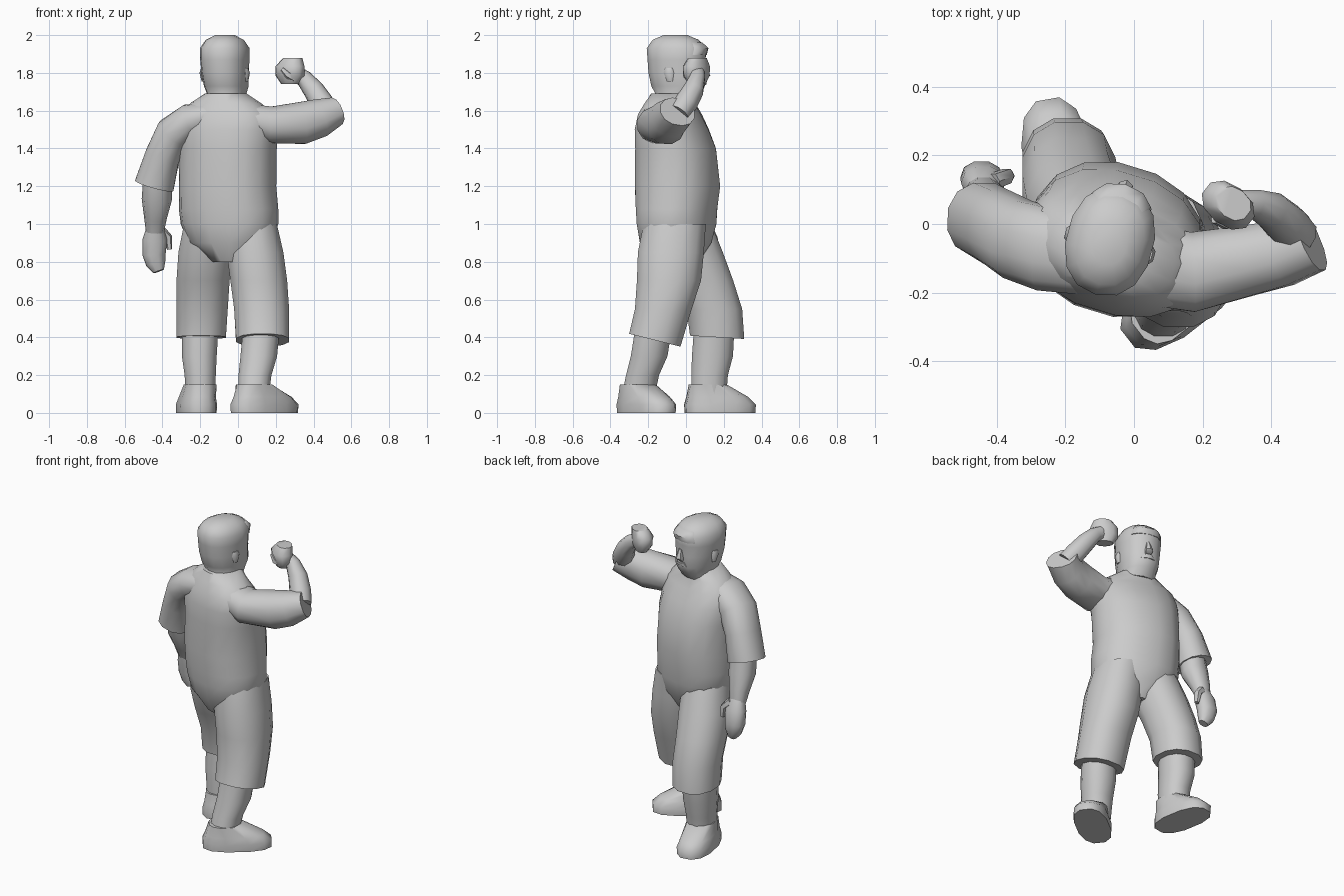
import bpy, bmesh, math
from mathutils import Vector, Matrix

grey = bpy.data.materials.new("plain grey")
grey.diffuse_color = (0.6, 0.6, 0.6, 1)


def loft(name, rings, yaw=None, tilt=0, n=12, power=0.9, smooth=50):
    """Skin rings (x, y, z, half_a, half_b). With yaw the rings lie flat,
    otherwise they stand square to the path and half_a runs along y."""
    bm = bmesh.new()
    pts = [Vector(r[:3]) for r in rings]
    loops = []
    for i, r in enumerate(rings):
        if yaw is not None:
            t = Vector((0, 0, 1))
            u = Matrix.Rotation(math.radians(yaw), 3, 'Z') @ Vector((1, 0, 0))
        else:
            t = (pts[min(i + 1, len(pts) - 1)] - pts[max(i - 1, 0)]).normalized()
            u = Vector((0, 1, 0))
            u = (u - t * t.dot(u)).normalized()
        v = t.cross(u)
        loop = []
        for k in range(n):
            a = 2 * math.pi * (k + 0.5) / n
            c, s = math.cos(a), math.sin(a)
            c = math.copysign(abs(c) ** power, c)
            s = math.copysign(abs(s) ** power, s)
            p = pts[i] + u * (c * r[3]) + v * (s * r[4])
            if tilt and i == 0:
                p.z += tilt * (p.y - pts[i].y)
            loop.append(bm.verts.new(p))
        loops.append(loop)
    for lo, hi in zip(loops, loops[1:]):
        for k in range(n):
            j = (k + 1) % n
            bm.faces.new((lo[k], lo[j], hi[j], hi[k]))
    bm.faces.new(loops[0][::-1])
    bm.faces.new(loops[-1])
    bmesh.ops.recalc_face_normals(bm, faces=bm.faces)
    me = bpy.data.meshes.new(name)
    bm.to_mesh(me)
    bm.free()
    me.materials.append(grey)
    me.shade_smooth()
    me.set_sharp_from_angle(angle=math.radians(smooth))
    ob = bpy.data.objects.new(name, me)
    bpy.context.collection.objects.link(ob)
    return ob


# Shirt and hips, turned slightly to the right
loft("torso", [
    (-.03, -.06, .80, .10, .13), (-.04, -.055, .90, .225, .185),
    (-.045, -.05, 1.0, .26, .205), (-.05, -.05, 1.08, .265, .21),
    (-.055, -.045, 1.2, .258, .222), (-.055, -.055, 1.4, .262, .208),
    (-.06, -.075, 1.5, .27, .185), (-.06, -.085, 1.58, .255, .155),
    (-.065, -.085, 1.64, .19, .125), (-.065, -.075, 1.69, .11, .11)],
    yaw=-17, n=16)

# Head with chin, brow and rounded crown
loft("head", [
    (-.065, -.065, 1.64, .11, .115), (-.06, -.04, 1.69, .102, .125),
    (-.062, -.042, 1.73, .115, .145), (-.068, -.05, 1.80, .122, .152),
    (-.07, -.05, 1.87, .127, .157), (-.07, -.05, 1.93, .128, .162),
    (-.07, -.055, 1.975, .098, .125), (-.07, -.055, 2.0, .05, .065)],
    yaw=-15, n=14)


def on_face(side, front, z):
    """Point in head space: sideways, forward and height."""
    a = math.radians(-15)
    return (-.068 + side * math.cos(a) - front * math.sin(a),
            -.05 + side * math.sin(a) + front * math.cos(a), z)


# Face details
loft("nose", [on_face(0, .15, 1.765) + (.022, .012), on_face(0, .158, 1.785) + (.024, .027),
              on_face(0, .15, 1.84) + (.012, .012)], yaw=-15, n=6)
loft("moustache", [on_face(0, .138, 1.735) + (.048, .02),
                   on_face(0, .145, 1.758) + (.03, .02)], yaw=-15, n=8)
loft("fringe", [on_face(0, .10, 1.895) + (.095, .06), on_face(0, .105, 1.93) + (.09, .066),
                on_face(0, .09, 1.96) + (.07, .05)], yaw=-15, n=10)
for s, side in ((-1, "left"), (1, "right")):
    loft(side + "_ear", [on_face(s * .117, -.005, 1.755) + (.01, .015),
                         on_face(s * .122, -.01, 1.80) + (.014, .028),
                         on_face(s * .12, -.01, 1.825) + (.008, .02)], yaw=-15, n=6)

# Shorts: left leg steps forward, right leg trails
loft("left_shorts_leg", [
    (-.195, .165, .40, .135, .148), (-.19, .15, .55, .14, .152),
    (-.185, .095, .70, .145, .16), (-.17, .035, .85, .15, .165),
    (-.15, -.01, 1.0, .14, .15)], yaw=0, tilt=-.06)
loft("right_shorts_leg", [
    (.13, -.165, .385, .145, .14), (.125, -.12, .55, .15, .155),
    (.11, -.09, .70, .155, .175), (.09, -.08, .85, .155, .18),
    (.07, -.06, 1.0, .14, .17)], yaw=0, tilt=-.25)

# Calves
loft("left_calf", [
    (-.2, .12, .08, .08, .095), (-.2, .125, .2, .085, .1),
    (-.205, .14, .3, .095, .112), (-.2, .15, .46, .1, .11)], yaw=0)
loft("right_calf", [
    (.08, -.255, .08, .083, .09), (.09, -.23, .2, .09, .09),
    (.11, -.195, .3, .1, .1), (.125, -.17, .46, .1, .1)], yaw=0)

# Shoes
loft("left_shoe", [
    (-.22, .18, 0, .1, .19), (-.22, .18, .045, .102, .192),
    (-.215, .165, .085, .092, .165), (-.2, .115, .15, .085, .1)],
    yaw=10, power=.8)
loft("right_shoe", [
    (.14, -.21, 0, .1, .205), (.14, -.21, .045, .102, .207),
    (.13, -.222, .085, .092, .175), (.085, -.255, .15, .085, .095)],
    yaw=-52, power=.8)

# Hanging left arm
loft("left_sleeve", [
    (-.14, -.09, 1.575, .12, .075), (-.25, -.075, 1.545, .125, .095),
    (-.34, -.045, 1.48, .12, .10), (-.40, -.01, 1.36, .115, .095),
    (-.443, .015, 1.205, .11, .108)])
loft("left_forearm", [
    (-.425, .015, 1.26, .075, .075), (-.43, .04, 1.13, .075, .08),
    (-.437, .08, 1.03, .055, .06), (-.44, .1, .96, .042, .048)], n=10)
loft("left_hand", [
    (-.44, .1, .98, .04, .045), (-.44, .12, .92, .05, .065),
    (-.445, .135, .84, .05, .062), (-.435, .135, .79, .042, .052),
    (-.42, .13, .75, .025, .03)], n=10)
loft("left_thumb", [
    (-.41, .125, .97, .025, .025), (-.37, .14, .93, .024, .022),
    (-.362, .14, .865, .015, .014)], n=6)

# Raised right arm
loft("right_sleeve", [
    (.04, -.12, 1.56, .12, .08), (.17, -.14, 1.525, .12, .10),
    (.34, -.105, 1.535, .105, .115), (.43, -.085, 1.56, .1, .105),
    (.515, -.045, 1.595, .1, .078)])
loft("right_forearm", [
    (.48, -.04, 1.585, .06, .06), (.445, .0, 1.64, .062, .062),
    (.40, .04, 1.71, .055, .056), (.35, .06, 1.77, .042, .045),
    (.30, .06, 1.80, .04, .042)], n=10)
loft("right_fist", [
    (.275, .06, 1.74, .05, .035), (.275, .055, 1.785, .085, .058),
    (.275, .055, 1.835, .085, .06), (.29, .06, 1.878, .055, .045)],
    yaw=-38, n=10)
loft("right_thumb", [
    (.30, .02, 1.77, .02, .022), (.265, .005, 1.79, .022, .022),
    (.235, .015, 1.82, .014, .014)], n=6)
